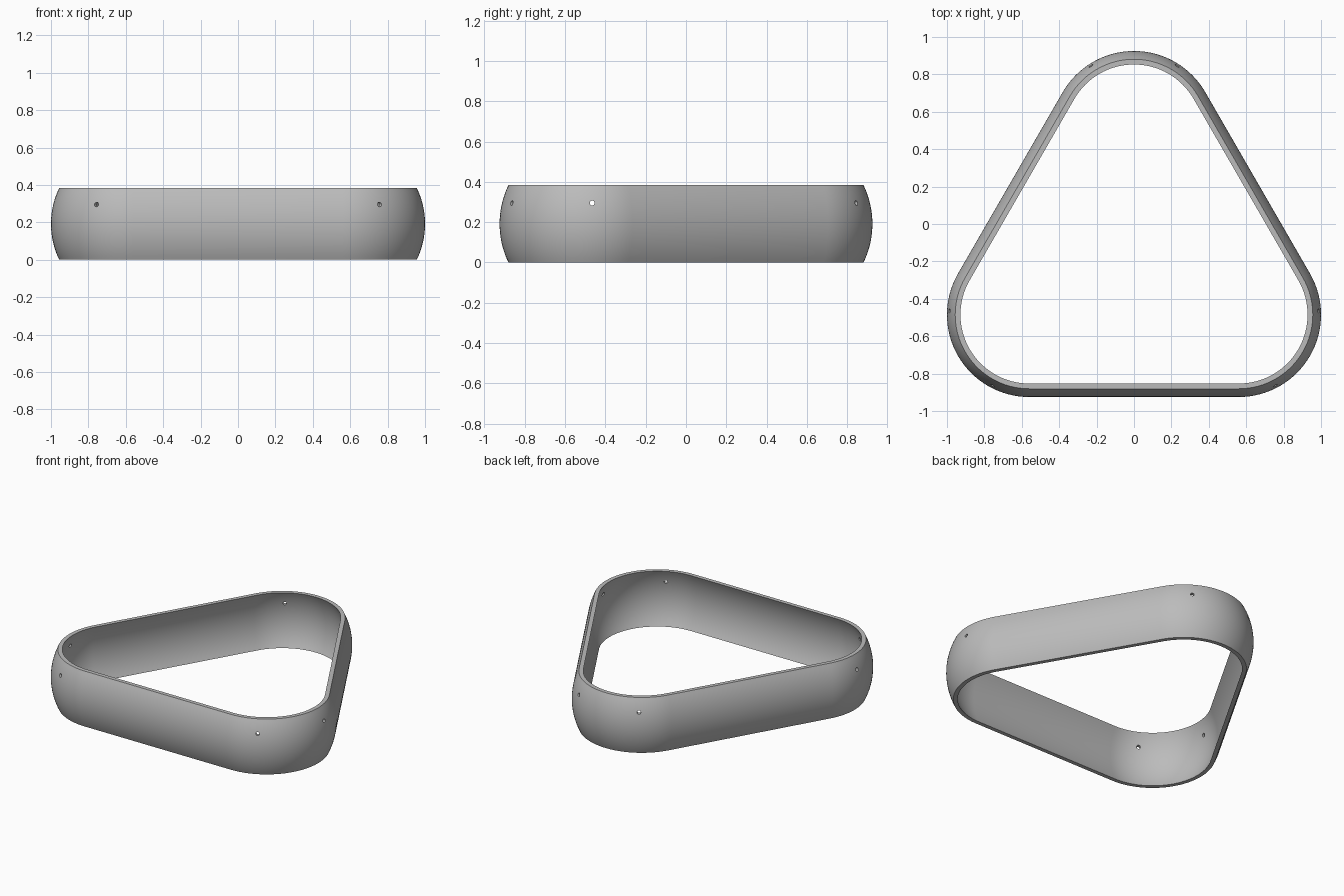
import bpy, bmesh
from math import sin, cos, pi, radians, sqrt
from mathutils import Vector, Matrix

cube = bpy.data.objects.get("Cube")
if cube:
    bpy.data.objects.remove(cube, do_unlink=True)

HEIGHT = 0.384       # band height
RADIUS = 0.44        # outer corner radius, also the bulge radius
WALL = 0.025         # wall thickness
REACH = 0.56         # half distance between corner centres
BASE_Y = -0.485
ARC_STEPS, BULGE_STEPS = 32, 20

# Corner centres with the direction each corner points
corners = [(Vector((REACH, BASE_Y, 0)), -pi / 6),
           (Vector((0, BASE_Y + REACH * sqrt(3), 0)), pi / 2),
           (Vector((-REACH, BASE_Y, 0)), 7 * pi / 6)]


def bulge(radius):
    """Spherical wall section as (distance from corner centre, height)."""
    heights = [HEIGHT * i / BULGE_STEPS for i in range(BULGE_STEPS + 1)]
    return [(sqrt(radius ** 2 - (z - HEIGHT / 2) ** 2), z) for z in heights]


def make_object(name, bm):
    bmesh.ops.recalc_face_normals(bm, faces=bm.faces)
    mesh = bpy.data.meshes.new(name)
    bm.to_mesh(mesh)
    bm.free()
    obj = bpy.data.objects.new(name, mesh)
    bpy.context.collection.objects.link(obj)
    return obj


# Band: closed wall section swept around the rounded triangle
section = bulge(RADIUS) + bulge(RADIUS - WALL)[::-1]
bm = bmesh.new()
rings = []
for centre, facing in corners:
    for i in range(ARC_STEPS + 1):
        a = facing + (i / ARC_STEPS - 0.5) * 2 * pi / 3
        rings.append([bm.verts.new(centre + Vector((r * cos(a), r * sin(a), z)))
                      for r, z in section])
for k, ring in enumerate(rings):
    following = rings[(k + 1) % len(rings)]
    for j in range(len(section)):
        n = (j + 1) % len(section)
        bm.faces.new((ring[j], following[j], following[n], ring[n]))
band = make_object("triangular_band", bm)

# Two small screw holes through each corner
bm = bmesh.new()
for centre, facing in corners:
    for side in (-1, 1):
        a = facing + side * radians(32.7)
        aim = facing + side * pi / 6
        spot = centre + Vector((cos(a), sin(a), 0)) * (RADIUS - WALL)
        spot.z = 0.295
        turn = Vector((cos(aim), sin(aim), 0)).to_track_quat('Z', 'Y')
        bmesh.ops.create_cone(bm, cap_ends=True, segments=16,
                              radius1=0.012, radius2=0.012, depth=0.16,
                              matrix=Matrix.Translation(spot) @ turn.to_matrix().to_4x4())
cutter = make_object("hole_cutter", bm)
cutter.hide_render = True

grey = bpy.data.materials.new("plain grey")
grey.use_nodes = True
colour = (0.5, 0.5, 0.5, 1)
grey.diffuse_color = colour
grey.node_tree.nodes["Principled BSDF"].inputs["Base Color"].default_value = colour
band.data.materials.append(grey)

bpy.ops.object.select_all(action='DESELECT')
band.select_set(True)
bpy.context.view_layer.objects.active = band
cut = band.modifiers.new("holes", 'BOOLEAN')
cut.operation = 'DIFFERENCE'
cut.solver = 'EXACT'
cut.object = cutter
bpy.ops.object.modifier_apply(modifier=cut.name)
bpy.data.objects.remove(cutter, do_unlink=True)
bpy.ops.object.shade_smooth_by_angle(angle=radians(30))
